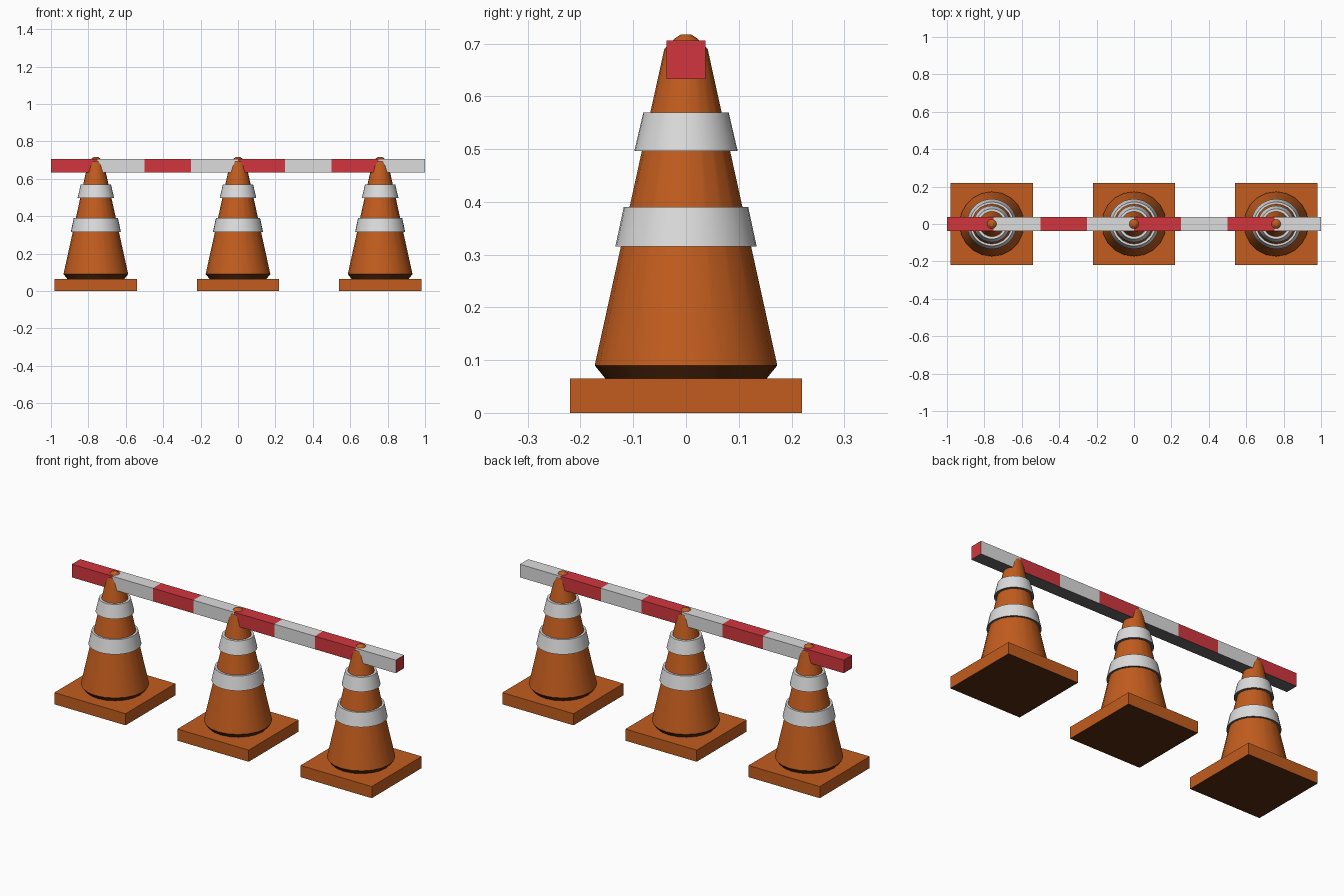
import bpy, bmesh, math

if "Cube" in bpy.data.objects:
    bpy.data.objects.remove(bpy.data.objects["Cube"])


def material(name, rgb):
    m = bpy.data.materials.new(name)
    m.diffuse_color = (*rgb, 1)
    m.use_nodes = True
    m.node_tree.nodes["Principled BSDF"].inputs["Base Color"].default_value = m.diffuse_color
    return m


orange = material("orange plastic", (0.54, 0.108, 0.013))
brown = material("dark brown underside", (0.10, 0.025, 0.004))
white = material("reflective white", (0.72, 0.72, 0.72))
grey = material("dark grey underside", (0.13, 0.13, 0.13))
red = material("barrier red", (0.64, 0.037, 0.047))


def finish(bm, name, mats, smooth=False):
    """Second material goes on downward faces, third (if any) on +x end faces."""
    bmesh.ops.recalc_face_normals(bm, faces=bm.faces)
    bm.normal_update()
    for f in bm.faces:
        if f.normal.z < -0.4:
            f.material_index = 1
        elif len(mats) > 2 and f.normal.x > 0.9:
            f.material_index = 2
    me = bpy.data.meshes.new(name)
    bm.to_mesh(me)
    bm.free()
    ob = bpy.data.objects.new(name, me)
    bpy.context.collection.objects.link(ob)
    for m in mats:
        me.materials.append(m)
    if smooth:
        bpy.ops.object.select_all(action='DESELECT')
        ob.select_set(True)
        bpy.context.view_layer.objects.active = ob
        bpy.ops.object.shade_smooth_by_angle(angle=math.radians(30))
    return ob


def box(name, mats, lo, hi):
    bm = bmesh.new()
    bmesh.ops.create_cube(bm, size=1)
    for v in bm.verts:
        v.co = [(a + b) / 2 + c * (b - a) for a, b, c in zip(lo, hi, v.co)]
    return finish(bm, name, mats)


def lathe(name, mats, x, profile, sides):
    """Capped solid of revolution about a vertical axis at x."""
    bm = bmesh.new()
    rings = [[bm.verts.new((x + r * math.cos(i * math.tau / sides),
                            r * math.sin(i * math.tau / sides), z))
              for i in range(sides)] for r, z in profile]
    for a, b in zip(rings, rings[1:]):
        for i in range(sides):
            j = (i + 1) % sides
            bm.faces.new((a[i], a[j], b[j], b[i]))
    bm.faces.new(rings[0])
    bm.faces.new(rings[-1])
    return finish(bm, name, mats, True)


# Three cones: square foot, bevelled body, two reflective collars
for side, x in (("left", -0.76), ("middle", 0), ("right", 0.76)):
    box(side + "_cone_base", [orange, brown], (x - 0.22, -0.22, 0), (x + 0.22, 0.22, 0.065))
    lathe(side + "_cone_body", [orange, brown], x,
          [(0.152, 0.064), (0.173, 0.09), (0.041, 0.69), (0.022, 0.709), (0.01, 0.717)], 20)
    lathe(side + "_lower_band", [white, grey], x, [(0.134, 0.315), (0.118, 0.39)], 32)
    lathe(side + "_upper_band", [white, grey], x, [(0.098, 0.496), (0.081, 0.569)], 32)

# Barrier bar: eight alternating red and white lengths, red at both ends
for i in range(8):
    x = -1 + i * 0.25
    mats = [white if i % 2 else red, grey] + ([red] if i == 7 else [])
    box(f"bar_section_{i + 1}", mats, (x, -0.037, 0.633), (x + 0.25, 0.037, 0.706))
